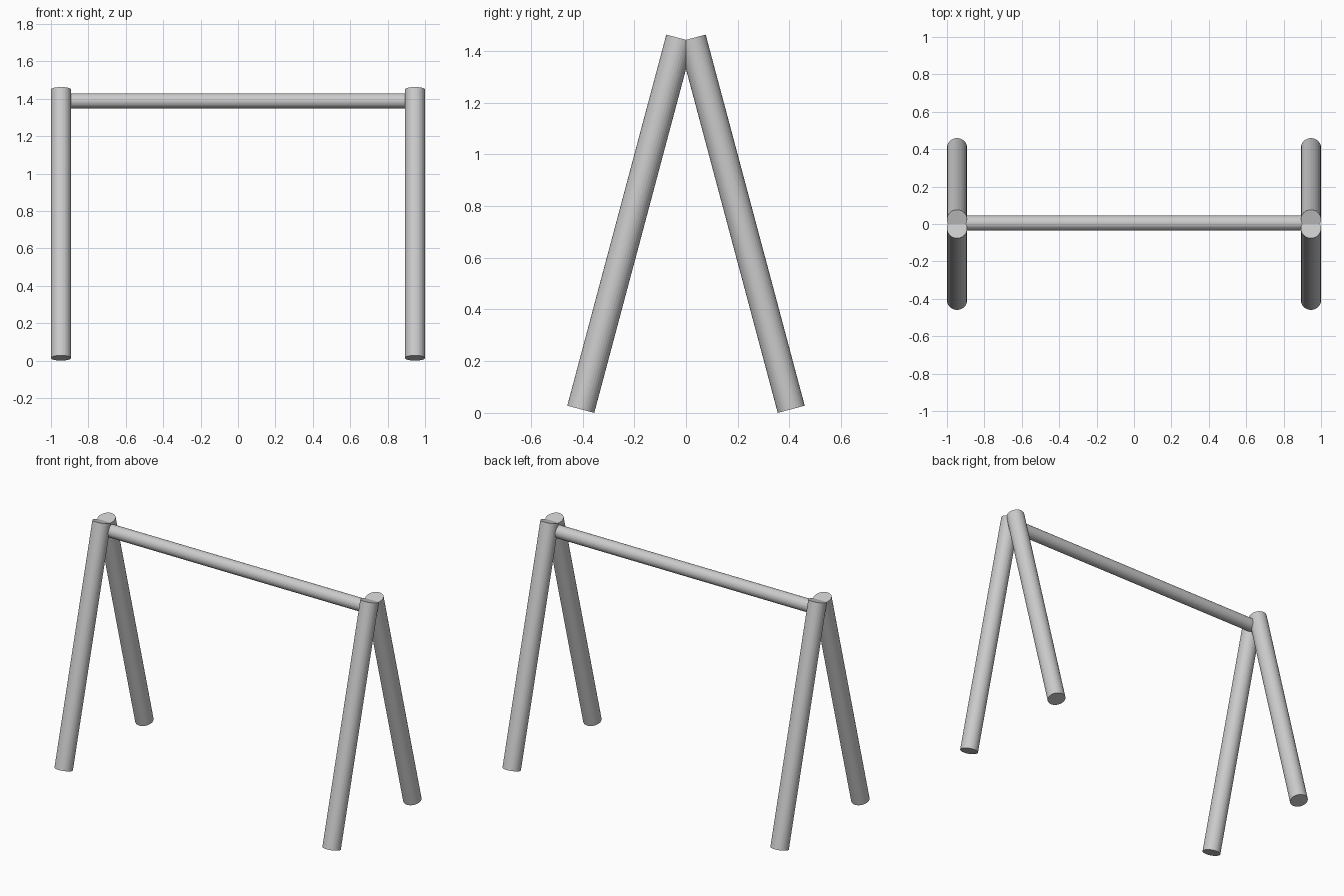
import bpy
from mathutils import Vector

cube = bpy.data.objects.get("Cube")
if cube:
    bpy.data.objects.remove(cube, do_unlink=True)

# Single grey material
grey = bpy.data.materials.new("light_grey")
grey.use_nodes = True
colour = (0.6, 0.6, 0.6, 1)
grey.diffuse_color = colour
grey.node_tree.nodes["Principled BSDF"].inputs["Base Color"].default_value = colour


def pole(name, start, end, radius):
    """Round pole with flat ends, running between two points."""
    start, end = Vector(start), Vector(end)
    axis = end - start
    bpy.ops.mesh.primitive_cylinder_add(
        vertices=32, radius=radius, depth=axis.length, location=(start + end) / 2)
    obj = bpy.context.object
    obj.name = name
    obj.rotation_euler = axis.to_track_quat("Z", "Y").to_euler()
    obj.data.materials.append(grey)
    return obj


# Two pairs of splayed legs, crossing at the top
LEG_X = 0.946
for side, sx in (("left", 1), ("right", -1)):
    for end, sy in (("front", -1), ("back", 1)):
        pole(f"{end}_{side}_leg",
             (sx * LEG_X, sy * 0.407, 0.014),
             (sx * LEG_X, sy * 0.024, 1.449), 0.054)

# Crossbar joining the leg pairs
pole("crossbar", (-LEG_X, 0.005, 1.389), (LEG_X, 0.005, 1.389), 0.04)
